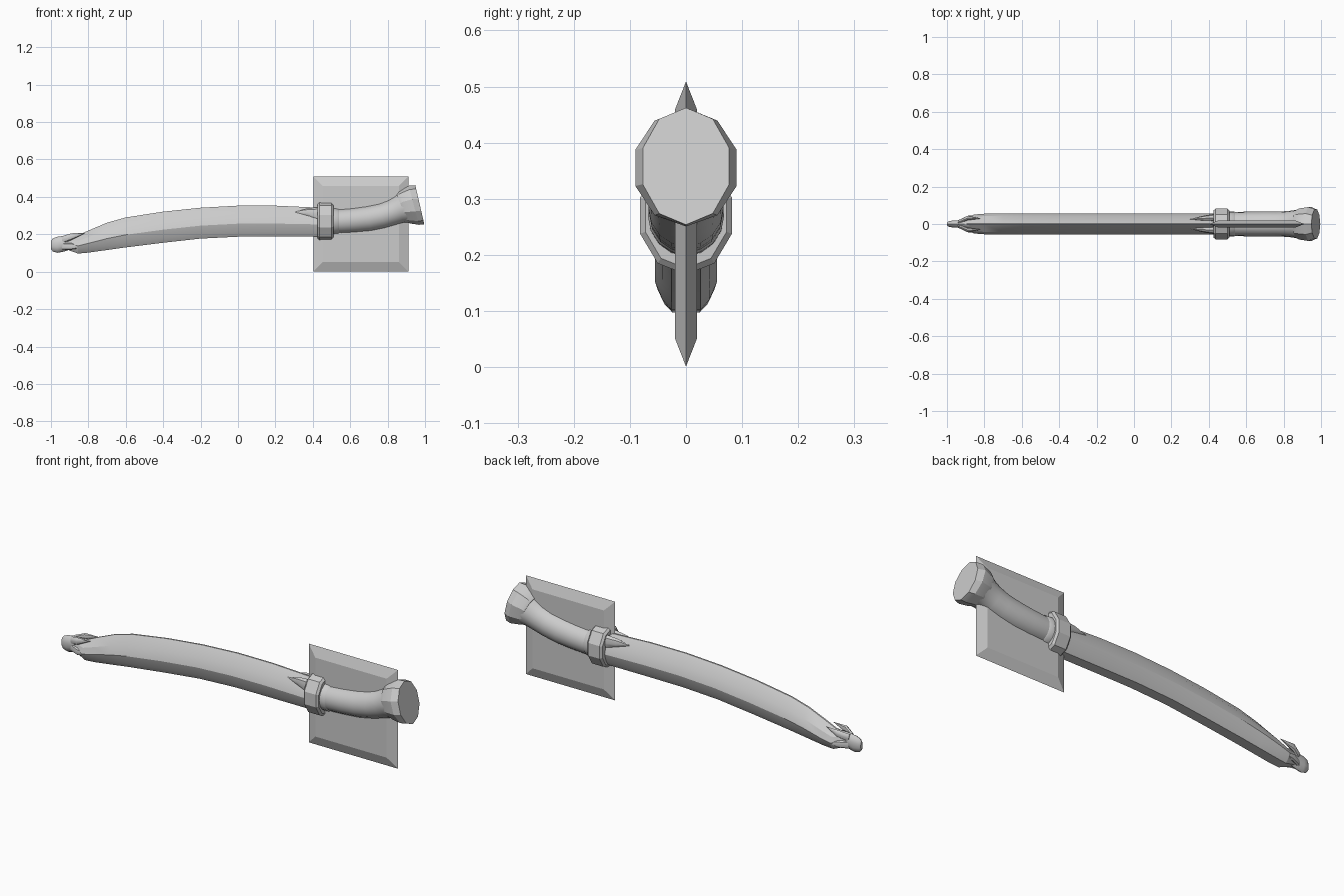
import bpy, bmesh
from math import sin, cos, tau, radians
from mathutils import Vector

if "Cube" in bpy.data.objects:
    bpy.data.objects.remove(bpy.data.objects["Cube"])


def loft(name, rings, angle=None):
    """Skin a list of equal-length point rings and cap both ends."""
    bm = bmesh.new()
    vs = [[bm.verts.new(p) for p in r] for r in rings]
    n = len(rings[0])
    for a, b in zip(vs, vs[1:]):
        for i in range(n):
            j = (i + 1) % n
            bm.faces.new((a[i], a[j], b[j], b[i]))
    bm.faces.new(vs[0])
    bm.faces.new(vs[-1])
    bmesh.ops.recalc_face_normals(bm, faces=bm.faces)
    me = bpy.data.meshes.new(name)
    bm.to_mesh(me)
    bm.free()
    ob = bpy.data.objects.new(name, me)
    bpy.context.collection.objects.link(ob)
    if angle:
        bpy.ops.object.select_all(action='DESELECT')
        ob.select_set(True)
        bpy.context.view_layer.objects.active = ob
        bpy.ops.object.shade_smooth_by_angle(angle=radians(angle))
    return ob


def oval(x, z, ry, rz, tilt=0, n=10, y=0):
    """Elliptical ring facing along x, leaning back by tilt degrees."""
    t = radians(tilt)
    pts = []
    for i in range(n):
        a = tau * i / n
        h = -rz * cos(a)
        pts.append(Vector((x - h * sin(t), y + ry * sin(a), z + h * cos(t))))
    return pts


# Scabbard: ridged top, swollen sides, flat bottom
half = [(0, .026), (.16, .042), (.42, .055), (.7, .042), (1, .004)]
section = half + [(h, -w) for h, w in reversed(half)]
stations = [(-.92, .12, .19, .38), (-.855, .097, .195, .92), (-.8, .102, .22, 1),
            (-.7, .116, .262, 1), (-.6, .13, .29, 1), (-.4, .155, .321, 1),
            (-.2, .177, .342, 1), (0, .187, .353, 1), (.2, .188, .353, 1),
            (.44, .188, .342, 1)]
loft("scabbard", [[(x, w * s, b + h * (t - b)) for h, w in section]
                  for x, b, t, s in stations], 25)

# Scabbard tip: flattened rounded knob with prongs reaching over the blade
loft("scabbard_tip", [oval(-1, .143, .008, .022), oval(-.99, .143, .015, .035),
                      oval(-.965, .144, .021, .043), oval(-.93, .15, .021, .042),
                      oval(-.88, .158, .03, .034)], 40)
for side in (-1, 1):
    for z0, z1 in ((.17, .205), (.135, .135)):
        loft("tip_prong", [oval(-.94, z0, .01, .02, y=side * .01, n=8),
                           oval(-.89, (z0 + z1) / 2, .012, .018, y=side * .032, n=8),
                           oval(-.82, z1, .001, .001, y=side * (.03 if z1 > .15 else .046), n=8)], 40)

# Throat prongs beside the guard
for side in (-1, 1):
    loft("throat_prong", [oval(.30, .32, .001, .001, y=side * .026, n=8),
                          oval(.37, .315, .014, .024, y=side * .03, n=8),
                          oval(.44, .308, .022, .038, y=side * .034, n=8)], 40)

# Ten-sided guard with slightly bevelled rims
loft("guard", [oval(.425, .27, .076, .094), oval(.435, .27, .086, .105),
               oval(.5, .27, .086, .105), oval(.51, .27, .076, .094)])

# Curved grip and its collar
loft("grip_collar", [oval(.505, .27, .068, .072, n=16), oval(.535, .27, .068, .07, n=16),
                     oval(.545, .27, .06, .062, n=16)], 40)
loft("grip", [oval(x, z, ry, rz, t, 16) for x, z, ry, rz, t in (
    (.5, .27, .062, .063, 0), (.55, .27, .065, .066, 2), (.62, .275, .066, .067, 5),
    (.7, .284, .067, .069, 9), (.77, .298, .067, .069, 14), (.825, .316, .069, .071, 19),
    (.86, .331, .074, .075, 22), (.89, .342, .082, .085, 21))], 40)

# Ten-sided pommel cap with a tilted flat end
loft("pommel", [oval(.877, .341, .08, .085, 21), oval(.89, .346, .087, .093, 19),
                oval(.94, .355, .095, .108, 15), oval(.972, .358, .081, .107, 13)], 25)

# Square plate with edges tapering to a thin rim
def square(y, r):
    return [(.657 + a * r, y, .255 + b * r) for a, b in ((-1, -1), (1, -1), (1, 1), (-1, 1))]

loft("plate", [square(-.02, .203), square(0, .254), square(.02, .203)])
